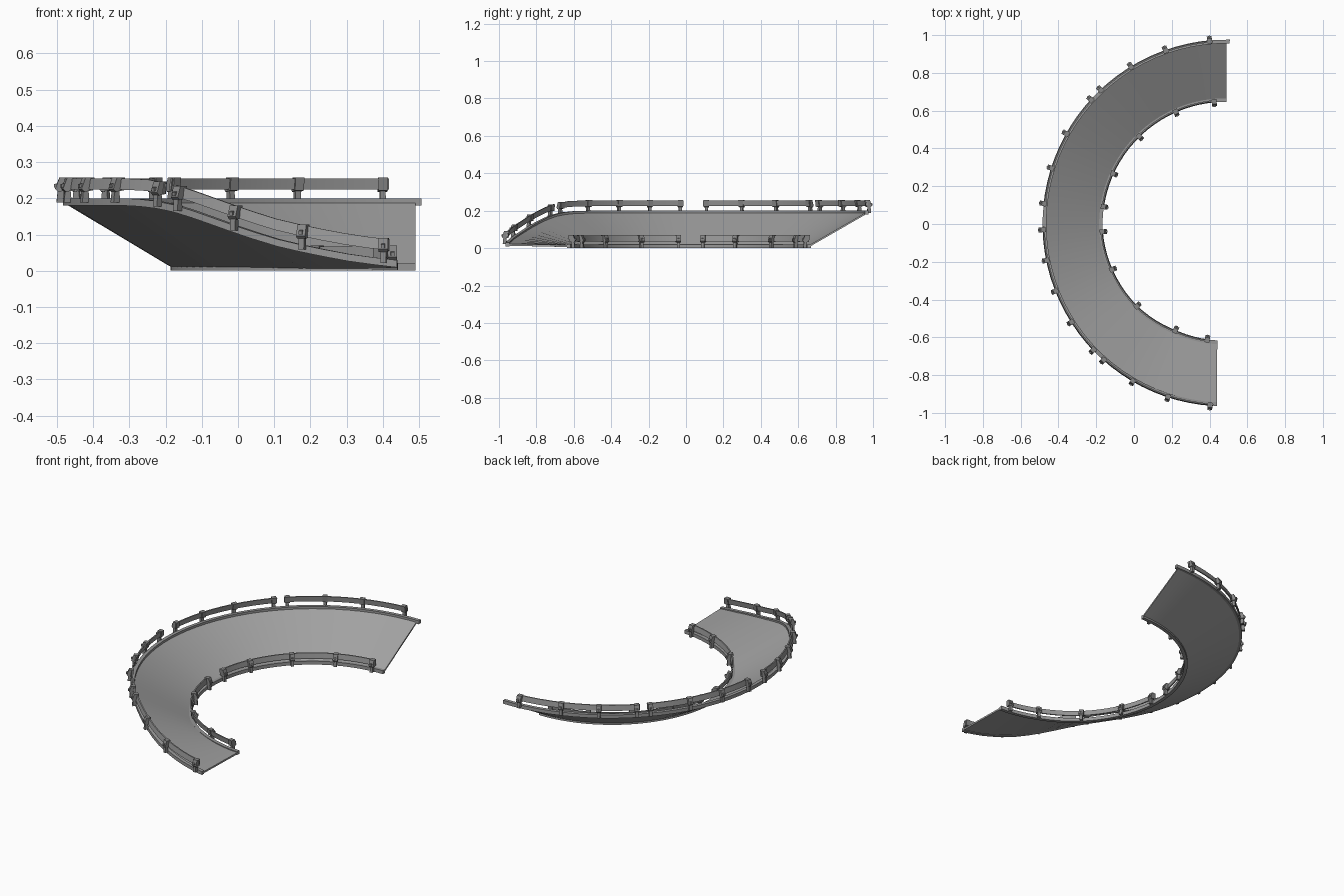
import bpy, bmesh
from math import sin, cos, radians
from mathutils import Vector

if "Cube" in bpy.data.objects:
    bpy.data.objects.remove(bpy.data.objects["Cube"])

CENTRE_X = 0.49


def material(name, value):
    mat = bpy.data.materials.new(name)
    mat.use_nodes = True
    mat.diffuse_color = (value, value, value, 1)
    mat.node_tree.nodes["Principled BSDF"].inputs["Base Color"].default_value = (value, value, value, 1)
    return mat


ROAD = material("road grey", 0.36)
METAL = material("rail grey", 0.31)
POST = material("post grey", 0.24)

# Edge lines: angle from the front end, radius, height
OUTER = [(2, .957, .027), (10, .958, .043), (17.5, .96, .066), (24, .961, .09), (30.5, .962, .122),
         (38, .963, .16), (43, .964, .181), (49, .965, .196), (56, .965, .2), (182, .968, .2)]
INNER = [(3, .626, .022), (25, .632, .02), (47, .65, .02), (85, .665, .02),
         (115, .663, .02), (182, .655, .02)]


def edge(line, angle):
    """Radius and height of an edge line at an angle."""
    angle = min(max(angle, line[0][0]), line[-1][0])
    for a, b in zip(line, line[1:]):
        if angle <= b[0]:
            f = (angle - a[0]) / (b[0] - a[0])
            return a[1] + f * (b[1] - a[1]), a[2] + f * (b[2] - a[2])


def place(line, angle, dr, dz):
    r, z = edge(line, angle)
    t = radians(angle)
    return Vector((CENTRE_X - (r + dr) * sin(t), -(r + dr) * cos(t), z + dz))


def finish(bm, name, mat, smooth=True):
    bmesh.ops.recalc_face_normals(bm, faces=bm.faces)
    mesh = bpy.data.meshes.new(name)
    bm.to_mesh(mesh)
    bm.free()
    obj = bpy.data.objects.new(name, mesh)
    bpy.context.collection.objects.link(obj)
    mesh.materials.append(mat)
    if smooth:
        bpy.ops.object.select_all(action="DESELECT")
        obj.select_set(True)
        bpy.context.view_layer.objects.active = obj
        bpy.ops.object.shade_smooth_by_angle(angle=radians(30))
    return obj


def skin(bm, rings):
    """Join closed rings of points into a capped tube."""
    rows = [[bm.verts.new(p) for p in ring] for ring in rings]
    n = len(rows[0])
    for a, b in zip(rows, rows[1:]):
        for i in range(n):
            j = (i + 1) % n
            bm.faces.new((a[i], a[j], b[j], b[i]))
    bm.faces.new(rows[0])
    bm.faces.new(rows[-1])


def steps(start, end, size=4):
    n = max(2, round((end - start) / size))
    return [start + (end - start) * i / n for i in range(n + 1)]


def sweep(bm, line, profile, start, end):
    skin(bm, [[place(line, a, *p) for p in profile] for a in steps(start, end)])


def block(bm, line, angle, profile, width):
    """Extrude a radial profile sideways, centred on an angle."""
    t = radians(angle)
    side = Vector((-cos(t), sin(t), 0)) * width / 2
    ring = [place(line, angle, *p) for p in profile]
    skin(bm, [[p - side for p in ring], [p + side for p in ring]])


# Banked road slab
bm = bmesh.new()
rings = []
for f in steps(0, 1, 1 / 48):
    ai, ao = 4.5 + f * 175.5, 3 + f * 177
    rings.append([place(INNER, ai, 0, -.006), place(OUTER, ao, 0, -.006),
                  place(OUTER, ao, 0, -.016), place(INNER, ai, 0, -.016)])
skin(bm, rings)
finish(bm, "road", ROAD)

# Kerbs along both edges
for name, line, start, end, lo, hi in (("outer_kerb", OUTER, 3, 181, -.012, .008),
                                       ("inner_kerb", INNER, 4.5, 180, -.008, .012)):
    bm = bmesh.new()
    sweep(bm, line, [(lo, -.02), (hi, -.02), (hi, 0), (lo, 0)], start, end)
    finish(bm, name, METAL)

# Guard rails: each run is a list of post angles
OUTER_RUNS = [(5.2, 18.7, 30.8, 42.1), (46.6, 57.7, 68.6, 78.6, 88.2),
              (96.4, 107.7, 119.4, 132.5), (136.8, 148.7, 160.6, 174.7)]
INNER_RUNS = [(9.5, 25.7, 47.5, 68.3, 86.4), (98, 114, 135, 155.6, 174.2)]


def guard(name, line, runs, out, base):
    """Rails with posts on the side given by out (+1 outward, -1 inward)."""
    def shape(points):
        return [(out * r, z + base) for r, z in points]

    rail = shape([(.002, .024), (.009, .024), (.004, .055), (-.003, .055)])
    foot = shape([(.004, -.012), (.026, -.012), (.022, .026), (.008, .026)])
    head = shape([(-.004, .022), (.022, .018), (.03, .026), (.018, .057), (-.008, .057)])
    bolt = shape([(.015, .033), (.033, .029), (.033, .039), (.015, .044)])
    rails, posts = bmesh.new(), bmesh.new()
    for run in runs:
        sweep(rails, line, rail, run[0] - 1, run[-1] + 1)
        for angle in run:
            block(posts, line, angle, foot, .016)
            block(posts, line, angle, head, .026)
            block(posts, line, angle, bolt, .01)
    finish(rails, name + "_rail", METAL)
    finish(posts, name + "_posts", POST, smooth=False)


guard("outer", OUTER, OUTER_RUNS, 1, 0)
guard("inner", INNER, INNER_RUNS, -1, -.008)
